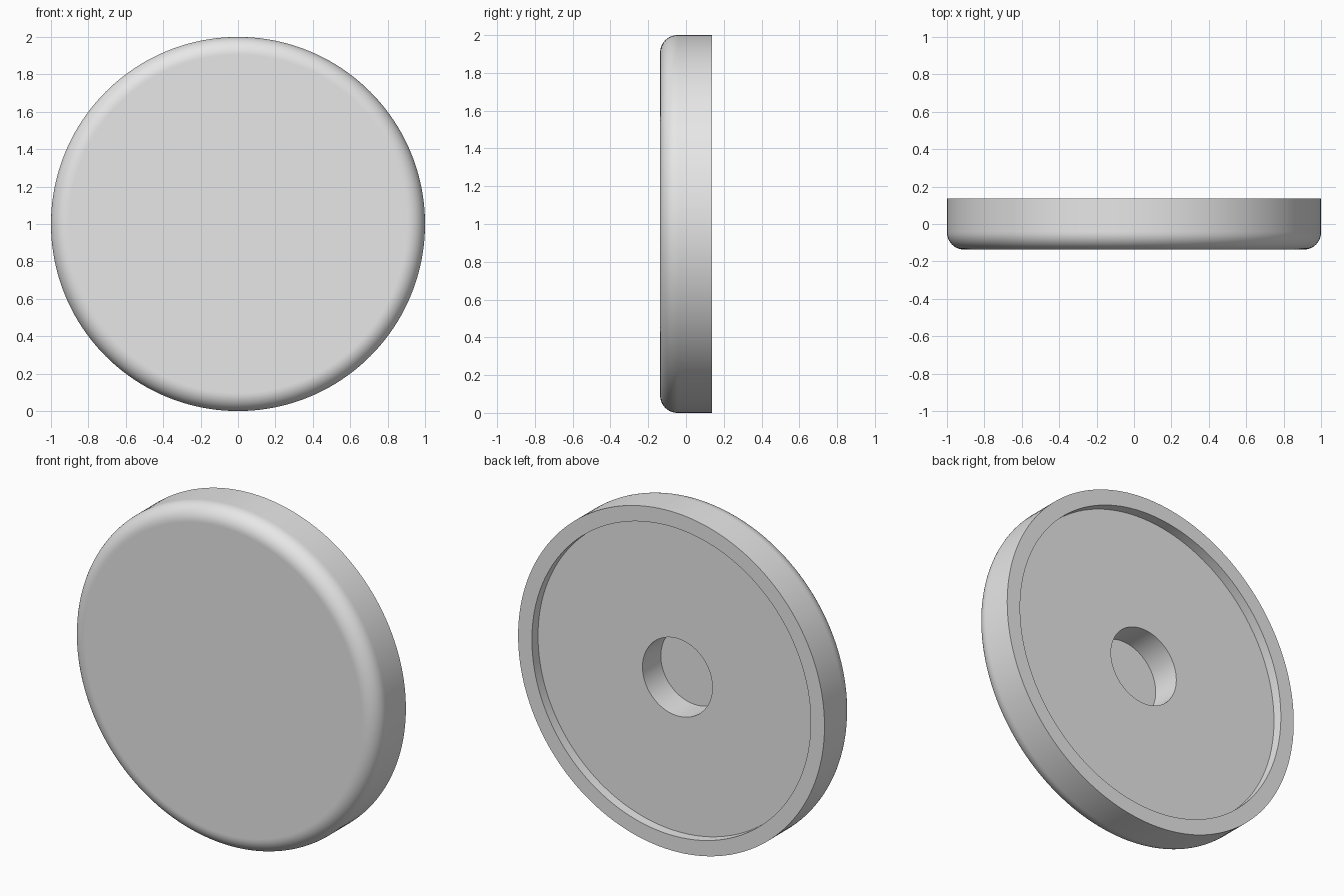
import bpy
import bmesh
from math import sin, cos, pi, radians
from mathutils import Vector

cube = bpy.data.objects.get("Cube")
if cube:
    bpy.data.objects.remove(cube, do_unlink=True)

# Main dimensions
RADIUS = 1.0
HALF = 0.137          # half the thickness
FILLET = 0.092        # rounded front edge
RECESS_R = 0.91       # shallow dish in the back
RECESS_Y = HALF - 0.057
HOLE_R = 0.228        # blind hole in the middle of the back
HOLE_Y = HALF - 0.228
STEPS = 160
ARC = 12
SUPPORT = 0.004       # holding rings beside the rounded edge

# Half cross-section as (radius, y), from front centre to back centre
profile = [(0, -HALF), (RADIUS - FILLET - SUPPORT, -HALF)]
for i in range(ARC + 1):
    a = pi / 2 * i / ARC
    profile.append((RADIUS - FILLET + FILLET * sin(a),
                    -HALF + FILLET - FILLET * cos(a)))
profile += [(RADIUS, -HALF + FILLET + SUPPORT), (RADIUS, HALF),
            (RECESS_R, HALF), (RECESS_R, RECESS_Y),
            (HOLE_R, RECESS_Y), (HOLE_R, HOLE_Y), (0, HOLE_Y)]

# Turn the cross-section around the horizontal axis
bm = bmesh.new()
verts = [bm.verts.new((r, y, RADIUS)) for r, y in profile]
edges = [bm.edges.new(pair) for pair in zip(verts, verts[1:])]
bmesh.ops.spin(bm, geom=verts + edges, cent=Vector((0, 0, RADIUS)),
               axis=Vector((0, 1, 0)), angle=2 * pi, steps=STEPS)
bmesh.ops.remove_doubles(bm, verts=bm.verts[:], dist=0.0005)
bmesh.ops.recalc_face_normals(bm, faces=bm.faces[:])

mesh = bpy.data.meshes.new("round_cap")
bm.to_mesh(mesh)
bm.free()
cap = bpy.data.objects.new("round_cap", mesh)
bpy.context.collection.objects.link(cap)

# Plain light grey
grey = bpy.data.materials.new("light_grey")
grey.use_nodes = True
grey.diffuse_color = (0.8, 0.8, 0.8, 1)
grey.node_tree.nodes["Principled BSDF"].inputs["Base Color"].default_value = (0.8, 0.8, 0.8, 1)
mesh.materials.append(grey)

# Smooth curves, crisp rims
bpy.ops.object.select_all(action="DESELECT")
cap.select_set(True)
bpy.context.view_layer.objects.active = cap
bpy.ops.object.shade_smooth_by_angle(angle=radians(30))
